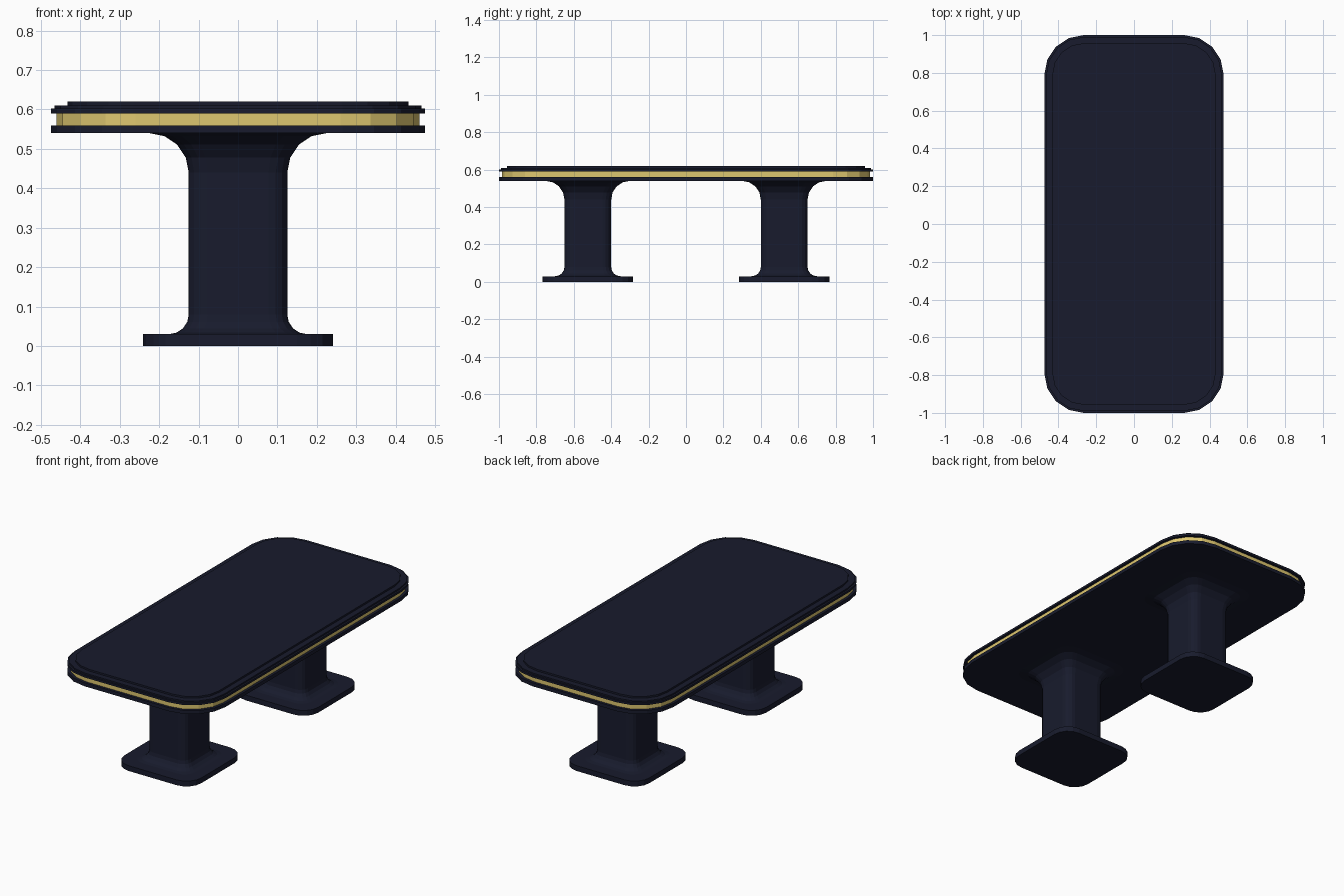
import bpy, bmesh, math

if "Cube" in bpy.data.objects:
    bpy.data.objects.remove(bpy.data.objects["Cube"])


def material(name, rgb):
    m = bpy.data.materials.new(name)
    m.diffuse_color = (*rgb, 1)
    m.use_nodes = True
    m.node_tree.nodes["Principled BSDF"].inputs["Base Color"].default_value = m.diffuse_color
    return m


navy = material("navy_lacquer", (0.009, 0.011, 0.026))
gold = material("gold_trim", (0.73, 0.57, 0.16))


def rounded_rect(hx, hy, r, seg=4):
    pts = []
    for q, (sx, sy) in enumerate([(1, 1), (-1, 1), (-1, -1), (1, -1)]):
        for i in range(seg + 1):
            a = (q + i / seg) * math.pi / 2
            pts.append((sx * (hx - r) + r * math.cos(a), sy * (hy - r) + r * math.sin(a)))
    return pts


def loft(name, rings, mat, y=0.0):
    """Closed solid through rounded rectangles (hx, hy, radius, z)."""
    bm = bmesh.new()
    loops = [[bm.verts.new((px, py, z)) for px, py in rounded_rect(hx, hy, r)]
             for hx, hy, r, z in rings]
    n = len(loops[0])
    for a, b in zip(loops, loops[1:]):
        for i in range(n):
            j = (i + 1) % n
            bm.faces.new((a[i], a[j], b[j], b[i]))
    bm.faces.new(loops[0][::-1])
    bm.faces.new(loops[-1])
    me = bpy.data.meshes.new(name)
    bm.to_mesh(me)
    bm.free()
    ob = bpy.data.objects.new(name, me)
    ob.location.y = y
    me.materials.append(mat)
    bpy.context.collection.objects.link(ob)
    return ob


# Table top: lower slab, gold band, stepped upper slab
loft("lower_slab", [(0.475, 1.0, 0.21, 0.54), (0.475, 1.0, 0.21, 0.56)], navy)
loft("gold_band", [(0.46, 0.985, 0.2, 0.56), (0.46, 0.985, 0.2, 0.59)], gold)
loft("upper_slab", [
    (0.475, 1.0, 0.21, 0.59), (0.475, 1.0, 0.21, 0.602),
    (0.465, 0.99, 0.2, 0.602), (0.465, 0.99, 0.2, 0.61),
    (0.433, 0.958, 0.17, 0.61), (0.433, 0.958, 0.17, 0.62)], navy)

# Pedestals: plate, concave foot, column and concave flare under the top
profile = [(0.241, 0.0), (0.241, 0.03)]
for i in range(5):
    a = i / 4 * math.pi / 2
    profile.append((0.175 - 0.05 * math.sin(a), 0.08 - 0.05 * math.cos(a)))
for i in range(5):
    a = i / 4 * math.pi / 2
    profile.append((0.225 - 0.1 * math.cos(a), 0.44 + 0.1 * math.sin(a)))
for name, y in (("front_pedestal", -0.525), ("back_pedestal", 0.525)):
    loft(name, [(h, h, 0.38 * h, z) for h, z in profile], navy, y)
